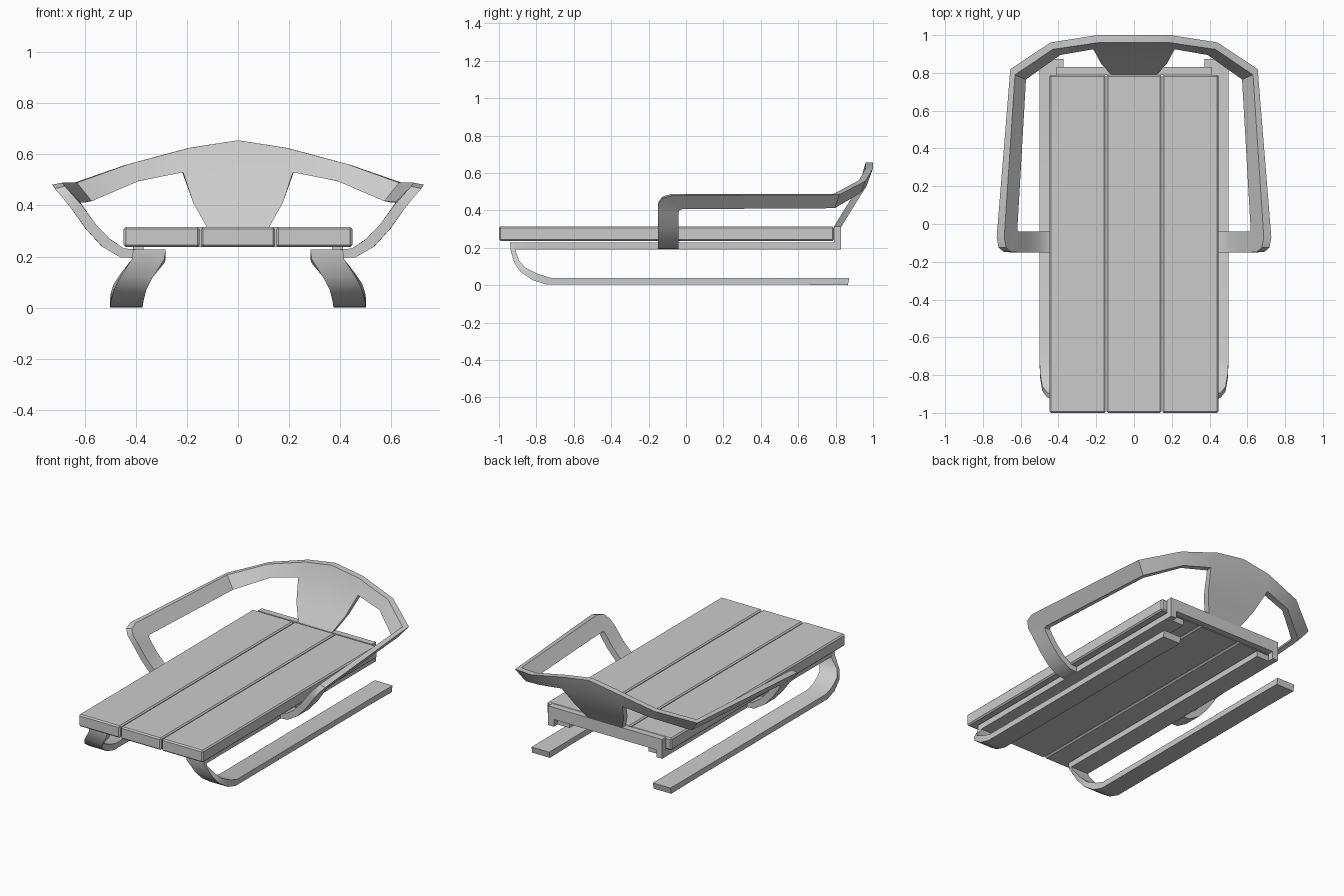
import bpy, bmesh
from mathutils import Vector

if "Cube" in bpy.data.objects:
    bpy.data.objects.remove(bpy.data.objects["Cube"])


def make(name, bm, bevel=0.0, smooth=False):
    bmesh.ops.recalc_face_normals(bm, faces=bm.faces)
    me = bpy.data.meshes.new(name)
    bm.to_mesh(me)
    bm.free()
    ob = bpy.data.objects.new(name, me)
    bpy.context.collection.objects.link(ob)
    if bevel:
        m = ob.modifiers.new("Bevel", 'BEVEL')
        m.width, m.segments = bevel, 1
    if smooth:
        bpy.ops.object.select_all(action='DESELECT')
        bpy.context.view_layer.objects.active = ob
        ob.select_set(True)
        bpy.ops.object.shade_smooth_by_angle(angle=0.6)
    return ob


def thicken(bm, pairs, grid_faces, open_test=lambda a, b: False):
    """Closed shell from front/back point pairs and front face indices."""
    front = [bm.verts.new(a) for a, b in pairs]
    back = [bm.verts.new(b) for a, b in pairs]
    for f in grid_faces:
        bm.faces.new([front[i] for i in f])
    idx = {v: i for i, v in enumerate(front)}
    rim = [[idx[v] for v in e.verts] for e in bm.edges if e.is_boundary]
    for f in grid_faces:
        bm.faces.new([back[i] for i in reversed(f)])
    for a, b in rim:
        if not open_test(front[a].co, front[b].co):
            bm.faces.new((front[a], front[b], back[b], back[a]))


# Seat planks
for name, x0, x1 in (("left_plank", -0.447, -0.15), ("middle_plank", -0.145, 0.145),
                     ("right_plank", 0.15, 0.447)):
    bm = bmesh.new()
    bmesh.ops.create_cube(bm, size=1)
    for v in bm.verts:
        v.co = ((x0 + x1) / 2 + v.co.x * (x1 - x0), -0.105 + v.co.y * 1.79,
                0.276 + v.co.z * 0.078)
    make(name, bm, bevel=0.008)

# Rear cross board with short end legs
half = [(0.37, 0.237), (0.37, 0.19), (0.41, 0.19), (0.41, 0.315)]
prof = half + [(-x, z) for x, z in reversed(half)]
bm = bmesh.new()
thicken(bm, [((x, 0.79, z), (x, 0.83, z)) for x, z in prof], [range(len(prof))])
make("rear_cross_board", bm)

# Runners: outer (y, z), inner (y, z), sideways flare
path = [(0.79, 0.228, 0.79, 0.19, 0), (-0.85, 0.228, -0.85, 0.19, 0),
        (-0.94, 0.228, -0.911, 0.19, 0), (-0.938, 0.19, -0.908, 0.175, 0.005),
        (-0.918, 0.12, -0.893, 0.132, 0.05), (-0.885, 0.072, -0.86, 0.095, 0.075),
        (-0.815, 0.025, -0.79, 0.06, 0.087), (-0.74, 0.003, -0.725, 0.04, 0.09),
        (0.64, 0.003, 0.64, 0.04, 0.09), (0.865, 0, 0.873, 0.04, 0.09)]
for name, s in (("right_runner", 1), ("left_runner", -1)):
    bm = bmesh.new()
    pairs = []
    for yo, zo, yi, zi, f in path:
        for x in (0.283 + f, 0.41 + f):
            pairs.append(((s * x, yo, zo), (s * x, yi, zi)))
    thicken(bm, pairs, [(2*i, 2*i+1, 2*i+3, 2*i+2) for i in range(len(path) - 1)])
    make(name, bm, smooth=True)

# Handrail and back rest: outer loop point, inner loop point, thickness offset
stations = [
    ((0.40, -0.15, 0.23), (0.40, -0.04, 0.23), (0, 0, -0.036)),
    ((0.445, -0.15, 0.231), (0.445, -0.04, 0.231), (0.015, 0, -0.034)),
    ((0.50, -0.15, 0.268), (0.505, -0.04, 0.272), (0.03, 0, -0.03)),
    ((0.555, -0.15, 0.325), (0.56, -0.04, 0.33), (0.037, 0, -0.02)),
    ((0.61, -0.15, 0.40), (0.605, -0.04, 0.395), (0.04, 0, -0.015)),
    ((0.65, -0.148, 0.445), (0.614, -0.038, 0.408), (0.04, 0, -0.01)),
    ((0.677, -0.125, 0.475), (0.617, -0.03, 0.413), (0.04, 0, -0.009)),
    ((0.687, -0.07, 0.489), (0.617, -0.02, 0.415), (0.04, 0, -0.008)),
    ((0.63, 0.79, 0.489), (0.572, 0.765, 0.417), (0.025, 0.03, -0.005)),
    ((0.43, 0.925, 0.561), (0.39, 0.895, 0.495), (0.012, 0.036, -0.003)),
    ((0.19, 0.96, 0.625), (0.215, 0.925, 0.53), (0.003, 0.04, 0)),
    ((0, 0.96, 0.655), (0, 0.925, 0.53), (0, 0.04, 0)),
    # panel rows below the rail: side and centre
    ((0.175, 0.85, 0.41), (0, 0.85, 0.41), (0, 0.04, 0)),
    ((0.12, 0.79, 0.312), (0, 0.79, 0.312), (0, 0.04, 0)),
]
faces = [(2*i, 2*i+1, 2*i+3, 2*i+2) for i in range(11)]
faces += [(21, 24, 25, 23), (24, 26, 27, 25)]
pairs = []
for a, b, off in stations:
    for p in (a, b):
        pairs.append((Vector(p), Vector(p) + Vector(off)))
bm = bmesh.new()
thicken(bm, pairs, faces, lambda a, b: abs(a.x) < 1e-5 and abs(b.x) < 1e-5)
dup = bmesh.ops.duplicate(bm, geom=bm.verts[:] + bm.edges[:] + bm.faces[:])
for g in dup["geom"]:
    if isinstance(g, bmesh.types.BMVert):
        g.co.x *= -1
bmesh.ops.remove_doubles(bm, verts=bm.verts, dist=1e-4)
make("handrail_and_back_rest", bm, smooth=True)
